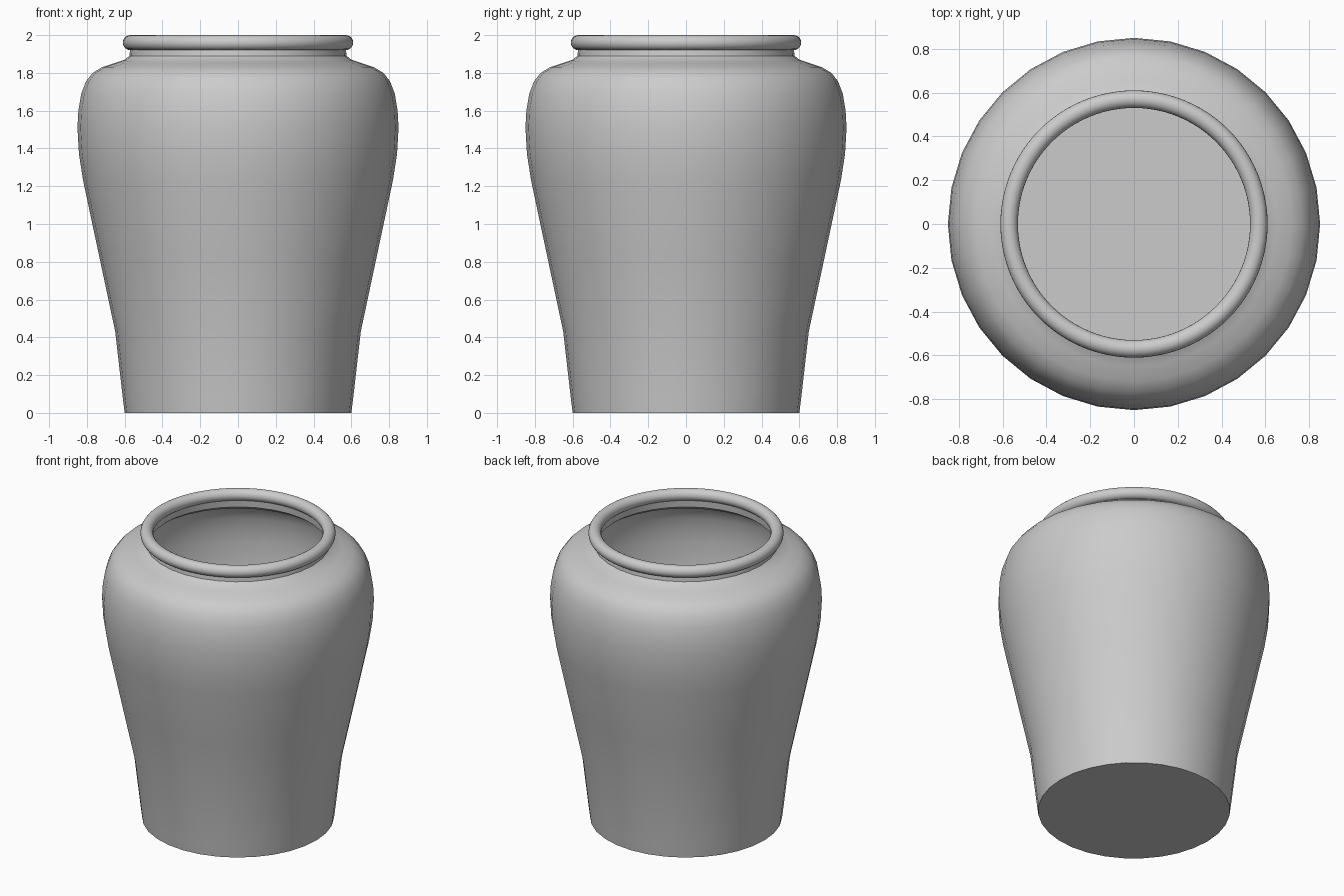
import bpy, bmesh
from math import cos, sin, tau, radians

if "Cube" in bpy.data.objects:
    bpy.data.objects.remove(bpy.data.objects["Cube"])


def lathe(name, profile, sides):
    """Spin a profile of (radius, height) points about z; zero radius closes the ends."""
    bm = bmesh.new()
    rings = []
    for r, z in profile:
        if r == 0:
            rings.append([bm.verts.new((0, 0, z))] * sides)
        else:
            rings.append([bm.verts.new((r * cos(tau * i / sides), r * sin(tau * i / sides), z))
                          for i in range(sides)])
    for a, b in zip(rings, rings[1:]):
        for i in range(sides):
            j = (i + 1) % sides
            bm.faces.new(list(dict.fromkeys((a[i], a[j], b[j], b[i]))))
    bmesh.ops.recalc_face_normals(bm, faces=bm.faces)
    mesh = bpy.data.meshes.new(name)
    bm.to_mesh(mesh)
    bm.free()
    obj = bpy.data.objects.new(name, mesh)
    bpy.context.collection.objects.link(obj)
    return obj


def smooth(obj):
    bpy.ops.object.select_all(action='DESELECT')
    obj.select_set(True)
    bpy.context.view_layer.objects.active = obj
    bpy.ops.object.shade_smooth_by_angle(angle=radians(40))


# jar body: outer wall, then a thin inner wall down to the floor
outer = [(0.60, 0), (0.61, 0.08), (0.65, 0.43), (0.735, 0.83), (0.82, 1.23), (0.842, 1.37),
         (0.85, 1.51), (0.845, 1.60), (0.83, 1.69), (0.805, 1.755), (0.77, 1.80),
         (0.72, 1.83), (0.65, 1.853), (0.60, 1.87), (0.575, 1.89), (0.57, 1.94)]
inner = [(0.55, 1.94), (0.555, 1.88), (0.59, 1.853), (0.645, 1.834), (0.71, 1.812),
         (0.755, 1.785), (0.788, 1.745), (0.81, 1.685), (0.825, 1.60), (0.83, 1.51),
         (0.822, 1.37), (0.80, 1.23), (0.715, 0.83), (0.63, 0.43), (0.585, 0.03)]
smooth(lathe("jar_body", [(0, 0)] + outer + inner + [(0, 0.03)], 32))

# rolled rim
bpy.ops.mesh.primitive_torus_add(major_radius=0.57, minor_radius=0.04, major_segments=96,
                                 minor_segments=20, location=(0, 0, 1.96))
rim = bpy.context.object
rim.name = "rim"
bpy.ops.object.shade_smooth()
